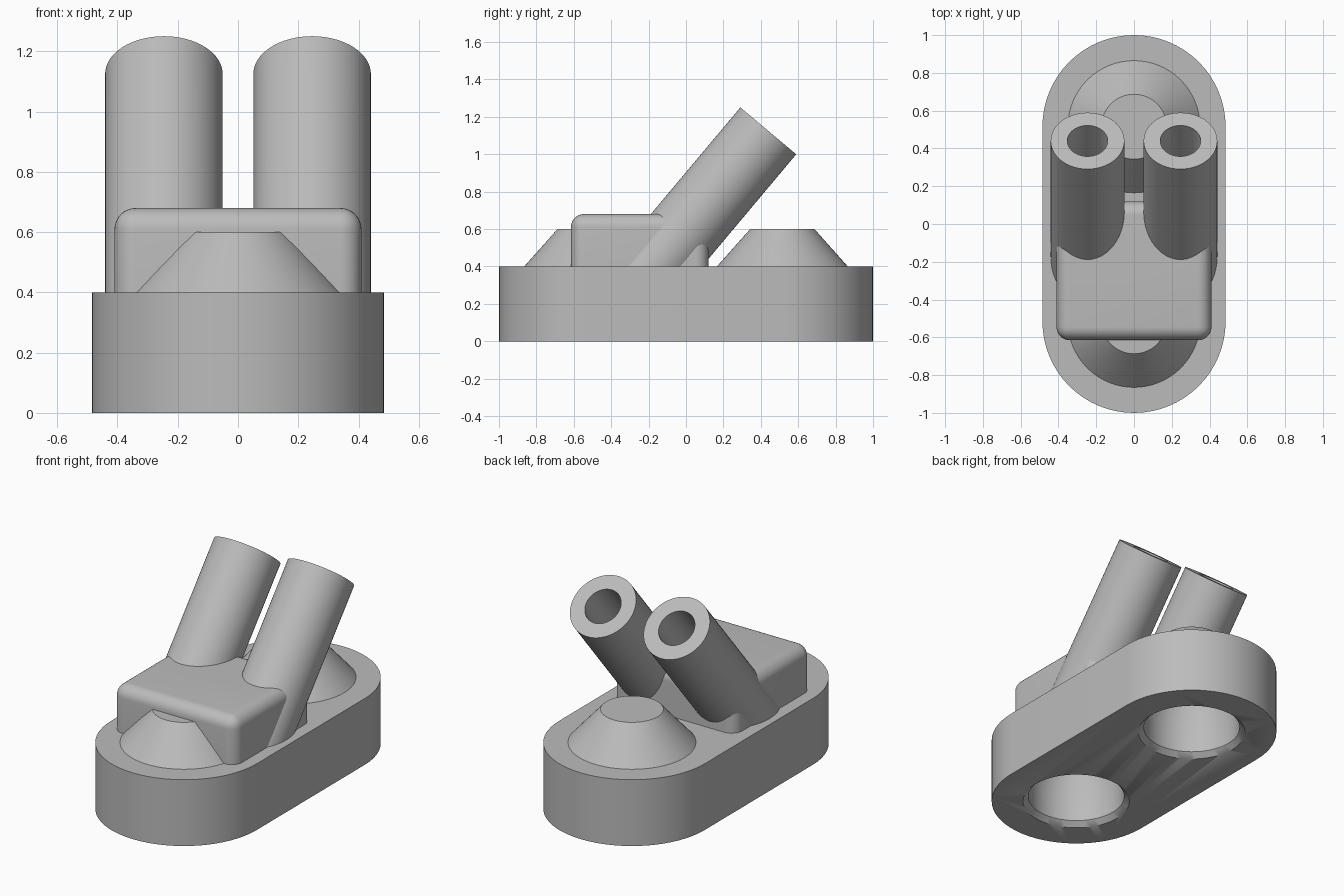
import bpy, bmesh
from math import radians, sin, cos, pi
from mathutils import Vector

cube = bpy.data.objects.get("Cube")
if cube:
    bpy.data.objects.remove(cube, do_unlink=True)

grey = bpy.data.materials.new("plain grey")
grey.use_nodes = True
grey.diffuse_color = (0.5, 0.5, 0.5, 1)
grey.node_tree.nodes["Principled BSDF"].inputs["Base Color"].default_value = (0.5, 0.5, 0.5, 1)

SEG = 64
BASE_TOP = 0.4
END_Y = 0.515
END_R = 0.485
TILT = radians(50)
AXIS = Vector((0, cos(TILT), sin(TILT)))


def finish(name, bm, smooth=True):
    """Turn a bmesh into a named, grey object with sharp edges kept."""
    bmesh.ops.recalc_face_normals(bm, faces=bm.faces)
    mesh = bpy.data.meshes.new(name)
    bm.to_mesh(mesh)
    bm.free()
    mesh.materials.append(grey)
    ob = bpy.data.objects.new(name, mesh)
    bpy.context.collection.objects.link(ob)
    return ob


def shade(ob):
    bpy.ops.object.select_all(action='DESELECT')
    ob.select_set(True)
    bpy.context.view_layer.objects.active = ob
    bpy.ops.object.shade_smooth_by_angle(angle=radians(30))


def loft(name, rings, closed=False):
    """Skin a list of point rings; cap the ends, or join last to first."""
    bm = bmesh.new()
    loops = [[bm.verts.new(p) for p in ring] for ring in rings]
    pairs = list(zip(loops, loops[1:]))
    if closed:
        pairs.append((loops[-1], loops[0]))
    else:
        bm.faces.new(loops[0])
        bm.faces.new(loops[-1])
    for a, b in pairs:
        n = len(a)
        for i in range(n):
            j = (i + 1) % n
            bm.faces.new((a[i], a[j], b[j], b[i]))
    return finish(name, bm)


def lathe(name, y, profile):
    return loft(name, [[(r * cos(2 * pi * i / SEG), y + r * sin(2 * pi * i / SEG), z)
                        for i in range(SEG)] for r, z in profile])


def tube_ring(x, r, depth=None):
    """Ring around the tilted axis; without depth it is cut level, in the base."""
    centre = Vector((x, 0.44, 1.125))
    across = Vector((0, -AXIS.z, AXIS.y))
    ring = []
    for i in range(SEG):
        a = 2 * pi * i / SEG
        p = centre + Vector((r * cos(a), 0, 0)) + across * (r * sin(a))
        d = (p.z - BASE_TOP + 0.01) / AXIS.z if depth is None else depth
        ring.append(p - AXIS * d)
    return ring


def cut(ob, cutter):
    mod = ob.modifiers.new("cut", 'BOOLEAN')
    mod.operation = 'DIFFERENCE'
    mod.solver = 'EXACT'
    mod.object = cutter
    cutter.hide_render = True
    cutter.hide_set(True)
    cutter.display_type = 'WIRE'


# Base: a slab with round ends
outline = []
for end, start in ((1, 0), (-1, pi)):
    for i in range(SEG // 2 + 1):
        a = start + 2 * pi * i / SEG
        outline.append((END_R * cos(a), end * END_Y + END_R * sin(a)))
base = loft("base", [[(x, y, z) for x, y in outline] for z in (0, BASE_TOP)])
shade(base)

# Cones on top, and sockets with chamfered mouths underneath
for label, y in (("front", -END_Y), ("back", END_Y)):
    shade(lathe(label + "_cone", y, [(0.35, BASE_TOP - 0.005), (0.35, BASE_TOP), (0.172, 0.6)]))
    socket = lathe(label + "_socket_cutter", y,
                   [(0.315, -0.01), (0.275, 0.03), (0.275, 0.2), (0.23, 0.37)])
    shade(socket)
    cut(base, socket)

# Block with rounded top and upright edges
bm = bmesh.new()
bmesh.ops.create_cube(bm, size=1)
for v in bm.verts:
    v.co = (v.co.x * 0.82, v.co.y * 0.735 - 0.2475, 0.68 if v.co.z > 0 else BASE_TOP - 0.01)
rounded = [e for e in bm.edges if any(v.co.z > 0.5 for v in e.verts)]
bmesh.ops.bevel(bm, geom=rounded, offset=0.07, segments=8, profile=0.5, affect='EDGES')
block = finish("block", bm)
shade(block)

# Tilted tubes with blind bores, and the clearance they need in the block
for label, x in (("right", -0.246), ("left", 0.246)):
    shade(loft(label + "_tube", [tube_ring(x, 0.195), tube_ring(x, 0.195, 0),
                                 tube_ring(x, 0.107, 0), tube_ring(x, 0.107, 0.8)]))
    clearance = loft(label + "_bore_cutter", [tube_ring(x, 0.15, -0.1), tube_ring(x, 0.15, 0.82)])
    cut(block, clearance)
